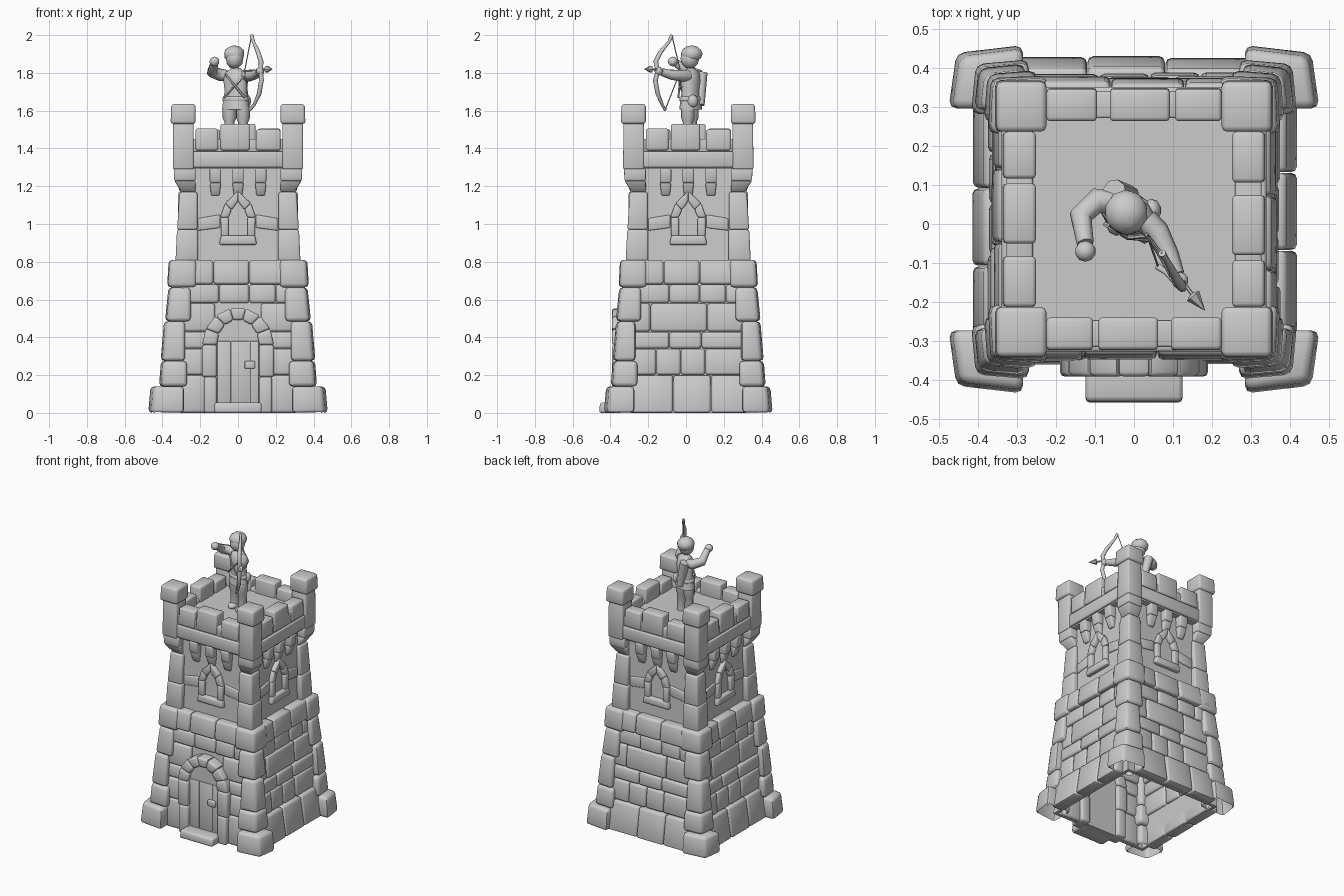
import bpy, bmesh, math, random
from mathutils import Matrix, Vector

if "Cube" in bpy.data.objects:
    bpy.data.objects.remove(bpy.data.objects["Cube"])

random.seed(4)
CENTRE = Matrix.Translation((0, 0.012, 0))
SIDES = [CENTRE @ Matrix.Rotation(k * math.pi / 2, 4, 'Z') for k in range(4)]  # front, right, back, left


def finish(name, bm, angle=50, open_bottom=False):
    bmesh.ops.recalc_face_normals(bm, faces=bm.faces[:])
    if open_bottom:
        low = [f for f in bm.faces if f.calc_center_median().z < 0.012 and f.normal.z < -0.9]
        bmesh.ops.delete(bm, geom=low, context='FACES')
    me = bpy.data.meshes.new(name)
    bm.to_mesh(me)
    bm.free()
    ob = bpy.data.objects.new(name, me)
    bpy.context.collection.objects.link(ob)
    smooth(ob, angle)
    return ob


def smooth(ob, angle=50):
    bpy.ops.object.select_all(action='DESELECT')
    ob.select_set(True)
    bpy.context.view_layer.objects.active = ob
    bpy.ops.object.shade_smooth_by_angle(angle=math.radians(angle))


def solid(bm, lower, upper, bevel):
    """Closed solid between two matching rings of points, with rounded edges."""
    a = [bm.verts.new(p) for p in lower]
    b = [bm.verts.new(p) for p in upper]
    n = len(a)
    faces = [bm.faces.new(a[::-1]), bm.faces.new(b)]
    faces += [bm.faces.new((a[i], a[(i + 1) % n], b[(i + 1) % n], b[i])) for i in range(n)]
    if bevel:
        edges = list({e for f in faces for e in f.edges})
        bmesh.ops.bevel(bm, geom=edges, offset=bevel, segments=2, profile=0.5,
                        affect='EDGES', clamp_overlap=True)


def stone(bm, M, qb, qt, z0, z1, bevel=0.014):
    solid(bm, [M @ Vector((x, y, z0)) for x, y in qb], [M @ Vector((x, y, z1)) for x, y in qt], bevel)


def wall_stone(bm, M, u0, u1, z0, z1, d, f0, f1, bevel=0.014, taper=0):
    q = lambda f, t: [(u0 + t, -f), (u1 - t, -f), (u1 - t, -d), (u0 + t, -d)]
    stone(bm, M, q(f0, taper), q(f1, 0), z0, z1, bevel)


def plate(bm, M, pts, d0, d1, bevel=0.01):
    solid(bm, [M @ Vector((u, -d0, z)) for u, z in pts], [M @ Vector((u, -d1, z)) for u, z in pts], bevel)


def shell(name, f0, f1, z0, z1, t):
    bm = bmesh.new()
    for M in SIDES:
        q = lambda f: [(-f, -f), (f, -f), (f - t, t - f), (t - f, t - f)]
        stone(bm, M, q(f0), q(f1), z0, z1, 0)
    finish(name, bm, 30)


# Thin inner walls
shell("lower_wall_core", 0.362, 0.325, 0.0, 0.70, 0.02)
shell("upper_wall", 0.297, 0.285, 0.72, 1.31, 0.04)

# Lower stone courses: z0, z1, bottom face, top face, seams
courses = [(0, .20, .418, .388, (-.08, .12)), (.20, .34, .375, .366, (-.17, -.04, .09)),
           (.34, .43, .367, .361, (-.10, .07)), (.43, .58, .361, .352, (-.2, .10)),
           (.58, .68, .353, .347, (-.10, .06, .2)), (.68, .81, .365, .35, (-.13, .06))]
door_gap = [.15, .15, .155, .12, 0, 0]
for k, side in enumerate(("front", "right", "back", "left")):
    bm = bmesh.new()
    for (z0, z1, f0, f1, seams), gap in zip(courses, door_gap):
        us = [-.31, *seams, .31]
        spans = list(zip(us, us[1:]))
        if k == 0:
            f0, f1 = min(f0, .375), min(f1, .372)
            if gap:
                spans = [(-.31, -gap), (gap, .31)]
        for u0, u1 in spans:
            j = random.uniform(-.004, .004)
            wall_stone(bm, SIDES[k], u0 + .001, u1 - .001, z0 + .001, z1 - .001,
                       .27 if z0 > .6 else f1 - .05, f0 + j, f1 + j)
    finish(side + "_stone_courses", bm)

# Corner stones: z0, z1, x out, y out, top shrink, inner edge, corner pull
corners = [(0, .14, .478, .449, .012, .285, .02), (.14, .275, .42, .412, .01, .27, .012),
           (.275, .485, .412, .402, .018, .28, .012), (.485, .665, .388, .385, .018, .25, .01),
           (.665, .81, .376, .37, .008, .22, .006), (.80, .97, .331, .331, .008, .212, 0),
           (.97, 1.17, .322, .322, .012, .215, 0)]
bm = bmesh.new()
for sx in (-1, 1):
    for sy in (-1, 1):
        for z0, z1, ox, oy, sh, i, p in corners:
            q = lambda s: [(sx * i, sy * i), (sx * (ox - s), sy * i),
                           (sx * (ox - s - p), sy * (oy - s - p)), (sx * i, sy * (oy - s))]
            stone(bm, CENTRE, q(0), q(sh), z0, z1, .02 if z1 < .9 else .01)
finish("corner_stones", bm, open_bottom=True)

# Platform, corner posts with caps and corner brackets
bm = bmesh.new()
sq = lambda h: [(-h, -h), (h, -h), (h, h), (-h, h)]
stone(bm, CENTRE, sq(.325), sq(.325), 1.29, 1.43, 0)
finish("platform", bm)
bm = bmesh.new()
for sx in (-1, 1):
    for sy in (-1, 1):
        def box(i, o):
            return [(sx * i, sy * i), (sx * o, sy * i), (sx * o, sy * o), (sx * i, sy * o)]
        stone(bm, CENTRE, box(.235, .345), box(.235, .343), 1.29, 1.54, .008)
        stone(bm, CENTRE, box(.225, .357), box(.225, .353), 1.53, 1.635, .014)
        stone(bm, CENTRE, box(.225, .30), box(.225, .338), 1.17, 1.23, .008)
        stone(bm, CENTRE, box(.225, .338), box(.225, .34), 1.23, 1.295, .006)
finish("corner_posts", bm)

# Parapet beams, merlons and corbels
bm = bmesh.new()
for M in SIDES:
    wall_stone(bm, M, -.24, .24, 1.30, 1.385, .30, .34, .34, .008)
    wall_stone(bm, M, -.24, .24, 1.38, 1.45, .26, .328, .328, .006)
    for u0, u1, top in ((-.225, -.105, 1.505), (-.092, .062, 1.53), (.095, .225, 1.50)):
        wall_stone(bm, M, u0, u1, 1.39, top, .252, .338, .335, .01)
    for u in (-.12, 0, .12):
        wall_stone(bm, M, u - .03, u + .03, 1.15, 1.22, .27, .30, .325, .007, .008)
        wall_stone(bm, M, u - .03, u + .03, 1.22, 1.295, .27, .327, .335, .006)
finish("parapet", bm)

# Pointed windows with flanking stones
bm = bmesh.new()
for M in SIDES:
    plate(bm, M, [(-.1, .89), (.1, .89), (.09, .94), (-.09, .94)], .27, .322)
    for s in (-1, 1):
        for pts in ([(.05, .935), (.09, .935), (.092, 1.035), (.05, 1.035)],
                    [(.05, 1.035), (.095, 1.035), (.068, 1.11), (.034, 1.075)],
                    [(.034, 1.075), (.068, 1.11), (0, 1.175), (0, 1.12)]):
            plate(bm, M, [(s * u, z) for u, z in pts], .27, .317, .008)
        plate(bm, M, [(s * .095, .98), (s * .212, .965), (s * .212, 1.03), (s * .095, 1.05)], .275, .301, .006)
finish("windows", bm)

# Door surround, door, handle and step
F = SIDES[0]
bm = bmesh.new()
for s in (-1, 1):
    for z0, z1, o in ((0, .19, .18), (.19, .36, .19)):
        plate(bm, F, [(s * .112, z0), (s * o, z0), (s * o, z1), (s * .112, z1)], .30, .404, .012)
n = 7
for i in range(n):
    a, b = math.pi * i / n, math.pi * (i + 1) / n
    ring = [(r * math.cos(t), .36 + r * z * math.sin(t)) for r, z, t in
            ((.112, 1.2, a), (.19, 1.04, a), (.19, 1.04, b), (.112, 1.2, b))]
    plate(bm, F, ring, .30, .404, .012)
finish("door_surround", bm)
bm = bmesh.new()
arch = [(.12 * math.cos(t * math.pi / 10), .36 + .14 * math.sin(t * math.pi / 10)) for t in range(11)]
plate(bm, F, [(-.12, 0), (.12, 0)] + arch, .325, .376, 0)
for u0, u1 in ((-.11, -.04), (-.037, .062), (.066, .11)):
    wall_stone(bm, F, u0, u1, .05, .38, .36, .38, .38, .003)
finish("door", bm)
bm = bmesh.new()
wall_stone(bm, F, .035, .09, .235, .275, .37, .395, .395, .005)
finish("door_latch", bm)
bm = bmesh.new()
wall_stone(bm, F, -.125, .125, 0, .055, .35, .472, .467, .012)
finish("door_step", bm)


# Figure helpers
def tube(name, pts, radii, sides=2):
    cu = bpy.data.curves.new(name, 'CURVE')
    cu.dimensions, cu.bevel_depth, cu.bevel_resolution, cu.use_fill_caps = '3D', 1, sides, True
    sp = cu.splines.new('POLY')
    sp.points.add(len(pts) - 1)
    for p, co, r in zip(sp.points, pts, radii):
        p.co, p.radius = (*co, 1), r
    ob = bpy.data.objects.new(name, cu)
    bpy.context.collection.objects.link(ob)
    bpy.ops.object.select_all(action='DESELECT')
    ob.select_set(True)
    bpy.context.view_layer.objects.active = ob
    bpy.ops.object.convert(target='MESH')
    smooth(bpy.context.object)


def ball(name, co, size, rot=0):
    bm = bmesh.new()
    bmesh.ops.create_icosphere(bm, subdivisions=2, radius=1, matrix=Matrix.Translation(co)
                               @ Matrix.Rotation(rot, 4, 'Z') @ Matrix.Diagonal((*size, 1)))
    finish(name, bm)


def lathe(name, co, prof, sy, rot):
    bm = bmesh.new()
    M = Matrix.Translation((co[0], co[1], 0)) @ Matrix.Rotation(rot, 4, 'Z')
    rings = [[bm.verts.new(M @ Vector((r * math.cos(i * math.pi / 6), sy * r * math.sin(i * math.pi / 6), z)))
              for i in range(12)] for r, z in prof]
    for a, b in zip(rings, rings[1:]):
        for i in range(12):
            bm.faces.new((a[i], a[(i + 1) % 12], b[(i + 1) % 12], b[i]))
    bm.faces.new(rings[0])
    bm.faces.new(rings[-1])
    finish(name, bm)


# Archer body
turn = math.radians(-25)
lathe("tunic", (-.012, .025), [(.078, 1.605), (.07, 1.66), (.062, 1.70), (.07, 1.76), (.06, 1.80), (.025, 1.825)], .72, turn)
lathe("belt", (-.012, .025), [(.071, 1.65), (.075, 1.655), (.073, 1.67), (.067, 1.675)], .75, turn)
for name, x, y in (("left_leg", .027, .01), ("right_leg", -.045, .03)):
    tube(name, [(x, y, 1.62), (x, y, 1.56), (x, y, 1.54), (x, y, 1.43)], [.036, .036, .027, .03])
    ball(name + "_boot", (x, y - .015, 1.443), (.03, .045, .022))
ball("head", (-.018, .02, 1.875), (.048, .05, .055))
ball("cap", (-.02, .03, 1.90), (.056, .058, .046))
tube("right_arm", [(-.06, .055, 1.785), (-.095, .06, 1.79), (-.137, .02, 1.805), (-.125, -.05, 1.85)], [.03, .033, .03, .022])
ball("right_hand", (-.125, -.07, 1.86), (.027, .027, .026))
tube("left_arm", [(.03, .01, 1.785), (.06, -.02, 1.785), (.09, -.08, 1.79), (.11, -.13, 1.805)], [.032, .031, .026, .02])
ball("left_hand", (.118, -.145, 1.81), (.022, .022, .024))
tube("quiver", [(-.01, .075, 1.63), (-.05, .085, 1.80)], [.024, .03])
ball("pouch", (.045, .035, 1.65), (.025, .03, .035))
for name, a, b in (("strap_a", (-.065, .0, 1.79), (.035, -.04, 1.67)), ("strap_b", (.04, -.03, 1.79), (-.075, .0, 1.67))):
    tube(name, [a, ((a[0] + b[0]) / 2, -.035, 1.73), b], [.006] * 3, 1)

# Bow, string and arrow
bow = [(.072, -.075, 2.0), (.082, -.09, 1.965), (.106, -.135, 1.91), (.122, -.16, 1.86), (.12, -.15, 1.81),
       (.124, -.162, 1.76), (.112, -.15, 1.69), (.085, -.125, 1.63), (.062, -.11, 1.605)]
tube("bow", bow, [.01, .008, .012, .013, .012, .013, .012, .008, .009])
tube("bow_string", [bow[0], (.035, -.03, 1.81), bow[-1]], [.003] * 3, 1)
tube("arrow_shaft", [(.03, -.025, 1.81), (.165, -.2, 1.82)], [.005] * 2, 1)
tube("arrow_head", [(.148, -.18, 1.82), (.152, -.185, 1.82), (.182, -.222, 1.82)], [.008, .02, .001], 1)
